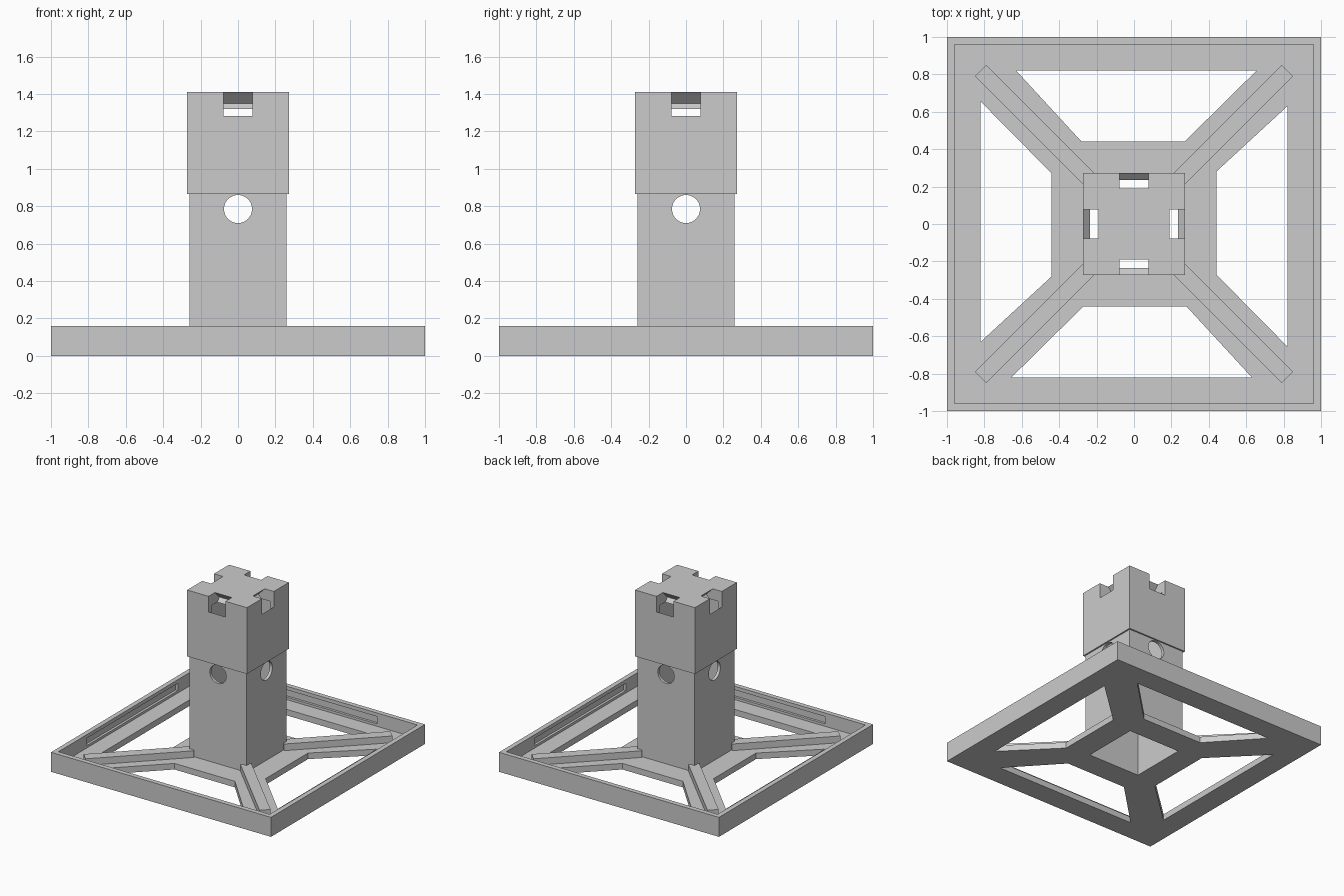
import bpy, bmesh, math
from mathutils import Matrix

if "Cube" in bpy.data.objects:
    bpy.data.objects.remove(bpy.data.objects["Cube"], do_unlink=True)

FLOOR = 0.05      # top of the base plate
RIM = 0.16        # top of the raised rim
SEAM = 0.865      # joint between shaft and head
TOP = 1.41
INNER = 0.236     # half width of the hollow core

grey = bpy.data.materials.new("plain grey")
grey.use_nodes = True
grey.diffuse_color = (0.6, 0.6, 0.6, 1)
grey.node_tree.nodes["Principled BSDF"].inputs["Base Color"].default_value = (0.6, 0.6, 0.6, 1)

# Sends a flat outline to the y-z plane and its depth to x
SIDEWAYS = Matrix(((0, 0, 1, 0), (1, 0, 0, 0), (0, 1, 0, 0), (0, 0, 0, 1)))


def turn(i, start=0):
    return Matrix.Rotation(math.radians(start + 90 * i), 4, "Z")


def rect(x0, y0, x1, y1):
    return [(x0, y0), (x1, y0), (x1, y1), (x0, y1)]


def square(half):
    return rect(-half, -half, half, half)


def prisms(name, outline, low, high, matrices=(Matrix(),)):
    """One object holding an extruded outline for every matrix."""
    bm = bmesh.new()
    for m in matrices:
        rings = [[bm.verts.new(m @ Matrix.Translation((u, v, w)).to_translation())
                  for u, v in outline] for w in (low, high)]
        bm.faces.new(rings[0][::-1])
        bm.faces.new(rings[1])
        n = len(outline)
        for i in range(n):
            j = (i + 1) % n
            bm.faces.new((rings[0][i], rings[0][j], rings[1][j], rings[1][i]))
    bmesh.ops.recalc_face_normals(bm, faces=bm.faces)
    mesh = bpy.data.meshes.new(name)
    bm.to_mesh(mesh)
    bm.free()
    mesh.materials.append(grey)
    obj = bpy.data.objects.new(name, mesh)
    bpy.context.collection.objects.link(obj)
    return obj


def cut(obj, *shape):
    """Subtract prisms from an object and discard the cutter."""
    cutter = prisms("cutter", *shape)
    cutter.hide_render = True
    mod = obj.modifiers.new("cut", "BOOLEAN")
    mod.operation = "DIFFERENCE"
    mod.solver = "EXACT"
    mod.object = cutter
    bpy.context.view_layer.objects.active = obj
    bpy.ops.object.modifier_apply(modifier=mod.name)
    bpy.data.objects.remove(cutter, do_unlink=True)


quarters = [turn(i) for i in range(4)]

# Square base tray with a rim, four openings and a hollow centre
base = prisms("base_tray", square(1), 0, RIM)
cut(base, square(0.96), FLOOR, 0.3)
opening = [(-0.63, 0.82), (0.655, 0.82), (0.27, 0.44), (-0.28, 0.44)]
cut(base, opening, -0.1, 0.1, quarters)
cut(base, square(INNER), -0.1, 0.1)

# Long grooves on the inside of the rim
cut(base, rect(-0.59, 0.9, 0.59, 0.98), 0.07, 0.13, quarters)

# Diagonal ribs bracing the shaft
prisms("diagonal_ribs", rect(0.34, -0.042, 1.16, 0.042), FLOOR, 0.105,
       [turn(i, 45) for i in range(4)])

# Hollow shaft with round windows on all sides
shaft = prisms("tower_shaft", square(0.26), FLOOR, SEAM)
cut(shaft, square(INNER), 0, 1)
steps = 48
window = [(0.075 * math.cos(math.tau * i / steps),
           0.785 + 0.075 * math.sin(math.tau * i / steps)) for i in range(steps)]
for i in range(2):
    cut(shaft, window, -0.5, 0.5, [turn(i) @ SIDEWAYS])

# Hollow head with slanted chutes through the parapet
head = prisms("tower_head", square(0.272), SEAM, TOP)
cut(head, square(INNER), 0.8, 1.32)
chute = [(0.13, 1.35), (0.235, 1.245), (0.495, 1.505), (0.39, 1.61)]
cut(head, chute, -0.077, 0.077, [q @ SIDEWAYS for q in quarters])
